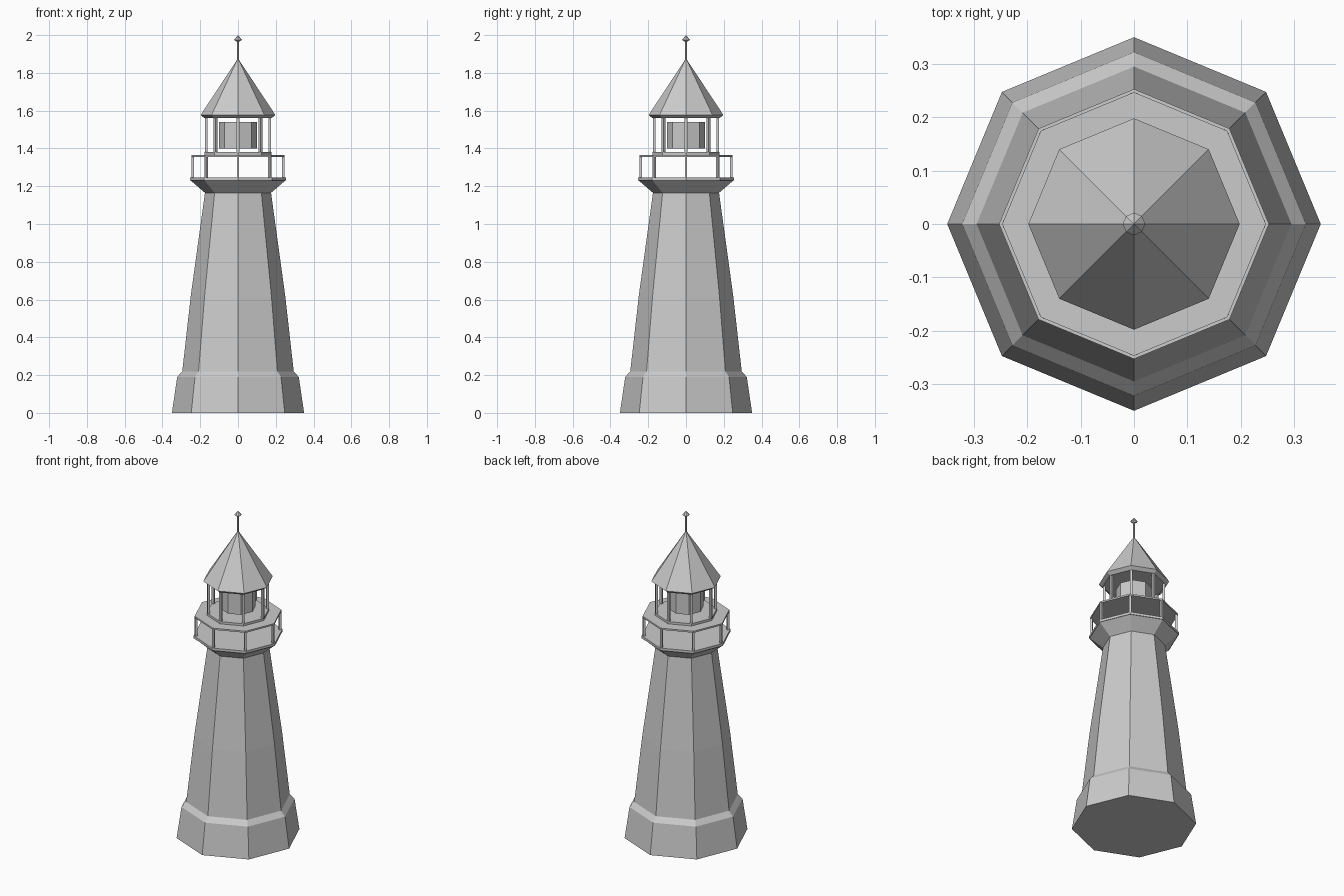
import bpy, bmesh, math
from mathutils import Matrix

if "Cube" in bpy.data.objects:
    bpy.data.objects.remove(bpy.data.objects["Cube"])

SIDES = 8


def finish(bm, name):
    bmesh.ops.remove_doubles(bm, verts=bm.verts, dist=1e-5)
    bmesh.ops.recalc_face_normals(bm, faces=bm.faces)
    mesh = bpy.data.meshes.new(name)
    bm.to_mesh(mesh)
    bm.free()
    obj = bpy.data.objects.new(name, mesh)
    bpy.context.collection.objects.link(obj)
    return obj


def turned(name, profile, sides=SIDES):
    """Closed solid of flat sides through (radius, z) points, bottom to top."""
    bm = bmesh.new()
    rings = []
    for r, z in profile:
        n = 1 if r == 0 else sides
        rings.append([bm.verts.new((r * math.cos(math.tau * i / sides),
                                    r * math.sin(math.tau * i / sides), z))
                      for i in range(n)])
    for a, b in zip(rings, rings[1:]):
        for i in range(sides):
            j = (i + 1) % sides
            corners = [a[i % len(a)], a[j % len(a)], b[j % len(b)], b[i % len(b)]]
            bm.faces.new(list(dict.fromkeys(corners)))
    for ring in (rings[0], rings[-1]):
        if len(ring) > 1:
            bm.faces.new(ring)
    return finish(bm, name)


def posts(name, radius, z0, z1, width):
    """One square post on every corner of the octagon."""
    bm = bmesh.new()
    for i in range(SIDES):
        m = (Matrix.Rotation(math.tau * i / SIDES, 4, 'Z')
             @ Matrix.Translation((radius, 0, (z0 + z1) / 2))
             @ Matrix.Diagonal((width, width, z1 - z0, 1)))
        bmesh.ops.create_cube(bm, size=1, matrix=m)
    return finish(bm, name)


# Tower with stepped foot and flared head
turned("tower", [(0.35, 0), (0.322, 0.19), (0.295, 0.22), (0.25, 0.62),
                 (0.175, 1.165), (0.25, 1.23)])

# Gallery deck, railing posts and the slab they carry
turned("gallery_deck", [(0.253, 1.23), (0.253, 1.245)])
posts("railing_posts", 0.239, 1.245, 1.36, 0.013)
turned("railing_top", [(0.247, 1.356), (0.247, 1.366)])

# Lantern room: floor, posts and lamp
turned("lantern_floor", [(0.177, 1.366), (0.177, 1.38)])
posts("lantern_posts", 0.168, 1.38, 1.562, 0.014)
turned("lamp", [(0.1, 1.40), (0.1, 1.54)])

# Roof with eaves, finial rod and tip
turned("roof", [(0.177, 1.56), (0.198, 1.577), (0, 1.877)])
turned("finial_rod", [(0.006, 1.85), (0.006, 1.98)])
turned("finial_tip", [(0.008, 1.966), (0.021, 1.975), (0, 2.0)])
